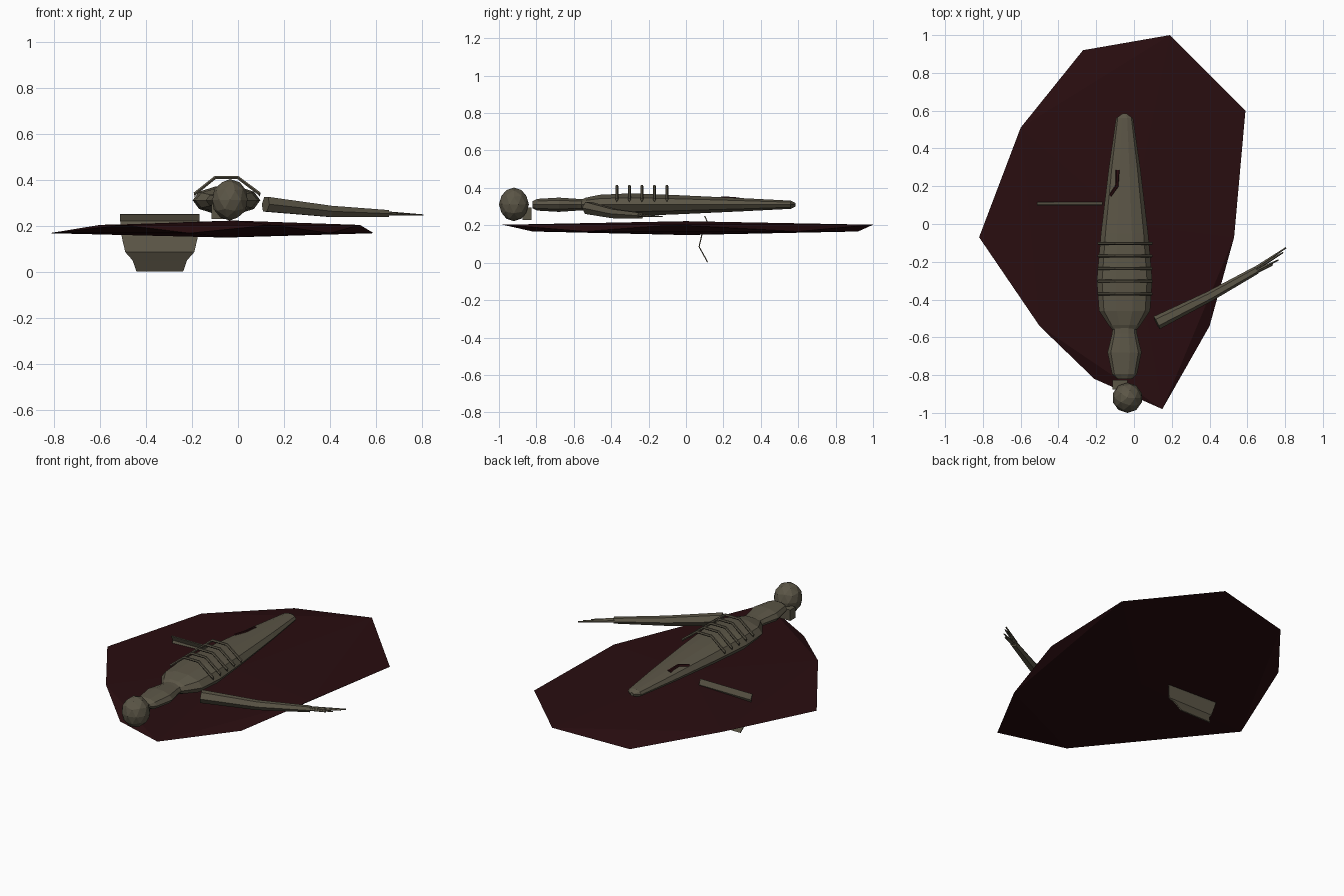
import bpy, bmesh, math
from mathutils import Vector

cube = bpy.data.objects.get("Cube")
if cube:
    bpy.data.objects.remove(cube, do_unlink=True)


def material(name, rgb):
    m = bpy.data.materials.new(name)
    m.use_nodes = True
    m.diffuse_color = (*rgb, 1)
    m.node_tree.nodes["Principled BSDF"].inputs["Base Color"].default_value = (*rgb, 1)
    return m


BONE = material("dull bone", (0.105, 0.092, 0.062))
DARK = material("dark red", (0.022, 0.004, 0.005))


def finish(bm, name, mat):
    bmesh.ops.recalc_face_normals(bm, faces=bm.faces)
    mesh = bpy.data.meshes.new(name)
    bm.to_mesh(mesh)
    bm.free()
    mesh.materials.append(mat)
    ob = bpy.data.objects.new(name, mesh)
    bpy.context.collection.objects.link(ob)
    return ob


def tube(name, path, radii, sides, mat):
    """Loft elliptical rings (half width, half height) along a path, with capped ends."""
    bm = bmesh.new()
    path = [Vector(p) for p in path]
    rings = []
    for i, p in enumerate(path):
        along = path[min(i + 1, len(path) - 1)] - path[max(i - 1, 0)]
        side = Vector((along.y, -along.x, 0)).normalized()
        up = side.cross(along).normalized()
        w, h = radii[i]
        turns = [2 * math.pi * k / sides for k in range(sides)]
        rings.append([bm.verts.new(p + side * w * math.cos(a) + up * h * math.sin(a)) for a in turns])
    for a, b in zip(rings, rings[1:]):
        for k in range(sides):
            j = (k + 1) % sides
            bm.faces.new((a[k], a[j], b[j], b[k]))
    bm.faces.new(rings[0])
    bm.faces.new(rings[-1])
    return finish(bm, name, mat)


# Pool: a flattened lens whose rim alternates between a high and a low level
rim = [(-.27, .92), (.19, 1), (.59, .6), (.53, -.07), (.4, -.54),
       (.15, -.98), (-.21, -.82), (-.5, -.54), (-.82, -.07), (-.6, .51)]
bm = bmesh.new()
ring = [bm.verts.new((x, y, .203 if i % 2 else .167)) for i, (x, y) in enumerate(rim)]
top = bm.verts.new((-.02, 0, .222))
bottom = bm.verts.new((-.05, 0, .148))
for i in range(10):
    before, here, after = ring[i - 1], ring[i], ring[(i + 1) % 10]
    bm.faces.new((before, here, after))
    # the far ends of each rim triangle meet the pole on the opposite level
    bm.faces.new((before, after, bottom if i % 2 else top))
finish(bm, "pool", DARK)

# Torso and chest: lofts along y
CX, CZ = -.05, .31
torso = [(-.565, .06, .025), (-.535, .085, .04), (-.46, .135, .056), (-.3, .147, .064),
         (-.05, .125, .054), (.3, .083, .037), (.56, .045, .023), (.585, .01, .01)]
tube("torso", [(CX, y, CZ) for y, w, h in torso], [(w, h) for y, w, h in torso], 10, BONE)
chest = [(-.82, .04, .02), (-.795, .066, .033), (-.68, .09, .04), (-.58, .066, .033), (-.5, .06, .03)]
tube("upper_body", [(CX, y, CZ) for y, w, h in chest], [(w, h) for y, w, h in chest], 10, BONE)

# Ribs: five bent hoops
for i in range(5):
    y = -.37 + .067 * i
    hoop = [(-.188, y, .325), (-.188, y, .338), (-.098, y, .41), (-.002, y, .41), (.094, y, .338), (.094, y, .325)]
    tube(f"rib_{i + 1}", hoop, [(.008, .008)] * 6, 6, BONE)

# Head and jaw
bm = bmesh.new()
bmesh.ops.create_icosphere(bm, subdivisions=2, radius=1)
for v in bm.verts:
    v.co = Vector((v.co.x * .08 - .035, v.co.y * .08 - .92, v.co.z * .09 + .312))
finish(bm, "head", BONE)
bm = bmesh.new()
bmesh.ops.create_cube(bm, size=1)
for v in bm.verts:
    v.co = Vector((v.co.x * .08 - .075, v.co.y * .05 - .85, v.co.z * .065 + .262))
finish(bm, "jaw", BONE)
for i in range(4):
    tube(f"tooth_{i + 1}", [(-.07 + .022 * i, -.92, .24), (-.07 + .022 * i, -.92, .213)],
         [(.01, .01), (.006, .006)], 5, BONE)

# Detached arm with fingers
tube("arm", [(.12, -.523, .293), (.4, -.383, .262), (.65, -.243, .252)],
     [(.037, .037), (.028, .028), (.021, .018)], 6, BONE)
for i, (x, y) in enumerate([(.805, -.125), (.79, -.15), (.765, -.19), (.735, -.215)]):
    tube(f"finger_{i + 1}", [(.64, -.235 - .007 * i, .254), (x, y, .246)],
         [(.01, .009), (.004, .003)], 5, BONE)

# Upright bent sheet piercing the pool: (half width, y, z)
sheet = [(.173, .1, .25), (.172, .113, .22), (.165, .085, .15), (.15, .07, .085), (.118, .09, .05), (.102, .115, .003)]
bm = bmesh.new()
rows = [[bm.verts.new((-.34 + s * w, y, z)) for s in (-1, 1)] for w, y, z in sheet]
for a, b in zip(rows, rows[1:]):
    bm.faces.new((a[0], a[1], b[1], b[0]))
slab = finish(bm, "bent_sheet", BONE)
solid = slab.modifiers.new("thickness", "SOLIDIFY")
solid.thickness = .006
solid.offset = 0

# Wound: a thin dark cord sunk in the belly
tube("wound", [(-.085, .285, .338), (-.087, .25, .343), (-.09, .2, .346), (-.125, .15, .334)],
     [(.014, .012), (.01, .01), (.01, .01), (.009, .012)], 6, DARK)
